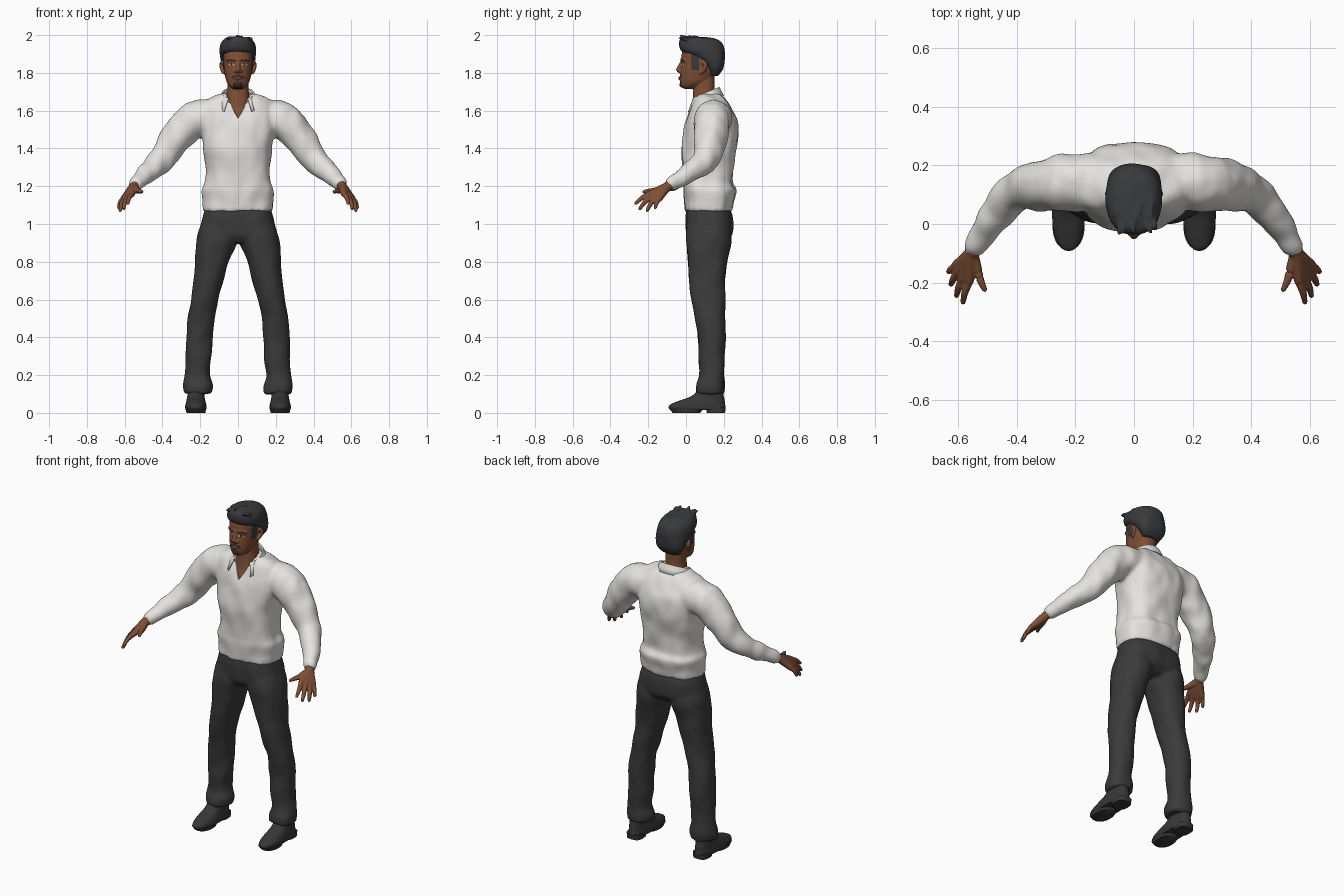
import bpy, bmesh, math, random
from mathutils import Vector, noise

random.seed(4)
if "Cube" in bpy.data.objects:
    bpy.data.objects.remove(bpy.data.objects["Cube"])


def material(name, r, g, b):
    m = bpy.data.materials.new(name)
    m.use_nodes = True
    m.diffuse_color = (r, g, b, 1)
    bsdf = m.node_tree.nodes["Principled BSDF"]
    bsdf.inputs["Base Color"].default_value = (r, g, b, 1)
    bsdf.inputs["Roughness"].default_value = 0.8
    return m


SHIRT = material("off_white_cloth", .78, .77, .74)
TROUSER = material("charcoal_cloth", .043, .043, .045)
SHOE = material("dark_leather", .038, .038, .04)
SKIN = material("brown_skin", .21, .078, .036)
HAIR = material("black_hair", .04, .042, .045)
BEARD = material("dark_beard", .035, .02, .014)
EYE = material("eye_white", .5, .44, .38)
LIP = material("lip_brown", .15, .045, .03)


def spline(rows, steps=5):
    """Catmull-Rom through rows of numbers."""
    out = []
    for i in range(len(rows) - 1):
        a, b, c, d = rows[max(i - 1, 0)], rows[i], rows[i + 1], rows[min(i + 2, len(rows) - 1)]
        for k in range(steps):
            t = k / steps
            out.append([.5 * (2 * q + (r - p) * t + (2 * p - 5 * q + 4 * r - s) * t * t
                              + (3 * q - p - 3 * r + s) * t ** 3) for p, q, r, s in zip(a, b, c, d)])
    return out + [list(rows[-1])]


def skin_rings(bm, rings):
    rings = [[bm.verts.new(p) for p in ring] for ring in rings]
    n = len(rings[0])
    for lo, hi in zip(rings, rings[1:]):
        for i in range(n):
            bm.faces.new((lo[i], lo[(i + 1) % n], hi[(i + 1) % n], hi[i]))
    bm.faces.new(rings[0])
    bm.faces.new(rings[-1])


def stack(bm, rows, cx=0, power=2.4, n=40):
    """Horizontal rings; row = z, half width, front y, back y (and x shift)."""
    rings = []
    for z, w, f, b, *dx in spline(rows):
        ring = []
        for i in range(n):
            a = math.tau * i / n
            c, s = math.cos(a), math.sin(a)
            ring.append((cx + sum(dx) + w * math.copysign(abs(c) ** (2 / power), c),
                         (f + b) / 2 + (b - f) / 2 * math.copysign(abs(s) ** (2 / power), s), z))
        rings.append(ring)
    skin_rings(bm, rings)


def tube(bm, rows, side=1, n=16):
    """Round limb; row = x, y, z, radius. Ends are domed."""
    pts = spline(rows, 4)
    ps = [Vector((side * p[0], p[1], p[2])) for p in pts]
    rs = [p[3] for p in pts]
    first, last = (ps[0] - ps[1]).normalized(), (ps[-1] - ps[-2]).normalized()
    ps = [ps[0] + first * rs[0] * .7] + ps + [ps[-1] + last * rs[-1] * .7]
    rs = [rs[0] * .5] + rs + [rs[-1] * .5]
    rings = []
    for i, (p, r) in enumerate(zip(ps, rs)):
        d = (ps[min(i + 1, len(ps) - 1)] - ps[max(i - 1, 0)]).normalized()
        u = d.cross(Vector((.2, 1, .1))).normalized()
        if abs(d.y) > .95:
            u = d.cross(Vector((0, 0, 1))).normalized()
        v = d.cross(u)
        rings.append([p + r * (u * math.cos(math.tau * k / n) + v * math.sin(math.tau * k / n))
                      for k in range(n)])
    skin_rings(bm, rings)


def finish(name, bm, mats, voxel=0, smooth=4, fold=0, cutter=None):
    """Fuse the shells into one skin, soften it, add cloth folds and shade."""
    bmesh.ops.recalc_face_normals(bm, faces=bm.faces[:])
    ob = bpy.data.objects.new(name, bpy.data.meshes.new(name))
    bm.to_mesh(ob.data)
    bm.free()
    bpy.context.collection.objects.link(ob)
    if voxel:
        mod = ob.modifiers.new("fuse", 'REMESH')
        mod.mode, mod.voxel_size = 'VOXEL', voxel
        mod = ob.modifiers.new("soften", 'SMOOTH')
        mod.factor, mod.iterations = .5, smooth
    if cutter:
        mod = ob.modifiers.new("opening", 'BOOLEAN')
        mod.operation, mod.object = 'DIFFERENCE', cutter
    if ob.modifiers:
        graph = bpy.context.evaluated_depsgraph_get()
        mesh = bpy.data.meshes.new_from_object(ob.evaluated_get(graph))
        ob.modifiers.clear()
        ob.data = mesh
    me = ob.data
    if fold:
        moves = [v.normal * fold * noise.noise(Vector((v.co.x * 14, v.co.y * 14, v.co.z * 9)))
                 for v in me.vertices]
        for v, m in zip(me.vertices, moves):
            v.co += m
    me.materials.clear()
    for m in mats:
        me.materials.append(m)
    me.shade_smooth()
    me.set_sharp_from_angle(angle=1.0)
    return ob


# neckline wedge, removed once the shirt is cut
bm = bmesh.new()
skin_rings(bm, [[(0, y, 1.56), (.09, y, 1.74), (-.09, y, 1.74)] for y in (-.2, .09)])
wedge = finish("neckline_cutter", bm, [SHIRT])
wedge.hide_render = True

# shirt: torso and both sleeves
bm = bmesh.new()
stack(bm, [(1.07, .183, -.004, .243), (1.12, .184, -.007, .25), (1.18, .19, -.015, .265),
           (1.22, .174, -.015, .247), (1.3, .17, -.02, .253), (1.4, .18, -.023, .27),
           (1.48, .192, -.016, .277), (1.55, .205, 0, .27), (1.6, .205, .018, .248),
           (1.645, .185, .038, .222), (1.675, .13, .053, .195), (1.69, .09, .06, .175)], power=2.6)
for side in (1, -1):
    tube(bm, [(.13, .145, 1.56, .1), (.235, .14, 1.55, .098), (.33, .13, 1.45, .085),
              (.4, .107, 1.347, .069), (.47, .035, 1.28, .056), (.545, -.08, 1.208, .038)], side, 24)
shirt = finish("shirt", bm, [SHIRT], .01, 5, .009, wedge)
bpy.data.objects.remove(wedge)

# folded collar, open at the front
bm = bmesh.new()
rows = []
for i in range(33):
    t = (i / 16 - 1)
    a = math.pi / 2 + t * math.radians(143)
    c, s = math.cos(a), math.sin(a)
    top = 1.69 + .032 * s
    tip = max(0, abs(t) - .7) / .3
    rows.append([bm.verts.new((r * c, .1 + r * s * .9, z)) for r, z in
                 ((.075, top - .05), (.078, top), (.086, top + .004),
                  (.1, top - .022), (.112 + .012 * tip, top - .045 - .025 * tip))])
for p, q in zip(rows, rows[1:]):
    for j in range(4):
        bm.faces.new((p[j], p[j + 1], q[j + 1], q[j]))
collar = finish("collar", bm, [SHIRT])
collar.modifiers.new("thickness", 'SOLIDIFY').thickness = .006

# trousers
bm = bmesh.new()
stack(bm, [(.9, .13, .03, .2), (.94, .19, .005, .243), (1.0, .195, .0, .25),
           (1.05, .183, .002, .243), (1.09, .168, .01, .225)], power=2.6)
LEG = [(1.02, .09, .02, .22, .1), (.92, .108, 0, .238, .109), (.8, .09, .01, .218, .137),
       (.7, .081, .02, .207, .157), (.6, .074, .03, .205, .178), (.5, .072, .05, .208, .197),
       (.4, .069, .062, .208, .204), (.3, .068, .068, .205, .208), (.2, .066, .07, .2, .215),
       (.145, .077, .055, .205, .212), (.1, .073, .055, .2, .212)]
for side in (1, -1):
    stack(bm, [r[:4] + (r[4] * side,) for r in LEG], power=2.2)
finish("trousers", bm, [TROUSER], .009, 4, .007)

# shoes with separate sole pads
for side, label in ((1, "left"), (-1, "right")):
    bm = bmesh.new()
    stack(bm, [(.014, .052, -.082, .205), (.028, .057, -.092, .21), (.045, .055, -.082, .207),
               (.065, .05, -.035, .205), (.085, .046, .02, .2), (.11, .044, .055, .195),
               (.14, .04, .07, .185)], .223 * side, 2.3)
    finish(label + "_shoe", bm, [SHOE])
    bm = bmesh.new()
    stack(bm, [(0, .05, -.07, .075), (.02, .055, -.088, .09)], .223 * side, 2.3)
    stack(bm, [(0, .045, .11, .207), (.03, .047, .105, .21)], .223 * side, 3)
    finish(label + "_sole", bm, [SHOE])

# hands: wrist, knuckle and fingertip of each finger
FINGERS = [((.562, -.195, 1.158), (.583, -.268, 1.108)), ((.583, -.187, 1.142), (.605, -.245, 1.08)),
           ((.6, -.166, 1.133), (.624, -.206, 1.07)), ((.607, -.142, 1.133), (.632, -.163, 1.085))]
for side, label in ((1, "left"), (-1, "right")):
    bm = bmesh.new()
    for knuckle, tip in FINGERS:
        mid = tuple((k + t) / 2 + d for k, t, d in zip(knuckle, tip, (.004, -.002, .005)))
        tube(bm, [(.535, -.062, 1.218, .026), (.553, -.1, 1.197, .025), knuckle + (.017,)], side)
        tube(bm, [knuckle + (.015,), mid + (.0125,), tip + (.009,)], side, 12)
    tube(bm, [(.552, -.1, 1.195, .022), (.533, -.16, 1.178, .017), (.522, -.195, 1.175, .013),
              (.508, -.225, 1.17, .009)], side, 12)
    finish(label + "_hand", bm, [SKIN], .004, 3)

# head, neck and facial features
bm = bmesh.new()
stack(bm, [(1.715, .025, -.008, .04), (1.727, .043, -.025, .075), (1.75, .059, -.031, .12),
           (1.78, .068, -.032, .15), (1.82, .075, -.029, .17), (1.86, .079, -.026, .18),
           (1.9, .08, -.023, .185), (1.95, .07, -.008, .17), (1.975, .04, .02, .14)], power=2.3)
stack(bm, [(1.47, .045, .03, .14), (1.56, .06, .014, .15), (1.62, .064, .03, .165),
           (1.67, .06, .036, .157), (1.72, .056, .04, .152), (1.79, .055, .05, .15)], power=2.3)
tube(bm, [(0, -.018, 1.864, .01), (0, -.034, 1.832, .011), (0, -.04, 1.814, .014)])
tube(bm, [(-.016, -.03, 1.81, .01), (0, -.034, 1.81, .011), (.016, -.03, 1.81, .01)])
tube(bm, [(-.055, -.004, 1.866, .009), (0, -.021, 1.869, .01), (.055, -.004, 1.866, .009)])
tube(bm, [(-.022, -.026, 1.77, .006), (0, -.033, 1.771, .009), (.022, -.026, 1.77, .006)])
tube(bm, [(-.012, -.02, 1.737, .015), (.012, -.02, 1.737, .015)])
for side in (1, -1):
    tube(bm, [(.078, .088, 1.858, .011), (.088, .103, 1.845, .012), (.084, .098, 1.82, .011),
              (.077, .08, 1.8, .009)], side)
head = finish("head", bm, [SKIN, HAIR, BEARD, EYE, LIP], .004, 4)


def face_colour(c):
    x, z = abs(c.x), c.z
    if .028 < c.y < .07 and 1.815 < z and x > .06:
        return 1                                        # sideburns
    if c.y > .03 or z < 1.7:
        return 0
    eye = ((x - .034) / .016) ** 2 + ((z - 1.845) / .0065) ** 2
    if eye < 1:
        return 2 if abs(x - .034) < .0055 else 3        # iris, eye white
    if eye < 1.7 and z > 1.845:
        return 2                                        # lash line
    if .014 < x < .058 and abs(z - 1.868 + abs(x - .04) * .2) < .005:
        return 2                                        # eyebrows
    if x < .034 and abs(z - 1.786 + x * .3) < .0065:
        return 2                                        # moustache
    if x < .022 and abs(z - 1.769) < .006:
        return 4                                        # lips
    if x < .024 and z < 1.752:
        return 2                                        # goatee
    return 0


for poly in head.data.polygons:
    poly.material_index = face_colour(poly.center)

# hair cap with swept tufts
bm = bmesh.new()
stack(bm, [(1.785, .055, .12, .17), (1.82, .08, .108, .195), (1.86, .092, .07, .204),
           (1.895, .096, .012, .206), (1.92, .097, -.027, .204), (1.955, .09, -.036, .192),
           (1.98, .07, -.03, .16), (1.99, .04, -.01, .11)], power=2.3)
for i in range(20):
    x = random.uniform(-.065, .065)
    y = random.uniform(-.015, .09)
    lift = random.uniform(.004, .012) - abs(x) * .25
    tube(bm, [(x, y + .03, 1.968 - abs(x) * .2, .014), (x * 1.05, y, 1.982 + lift * .5, .011),
              (x * 1.15, y - .025, 1.988 + lift, .005)], 1, 8)
finish("hair", bm, [HAIR], .005, 2, .004)
